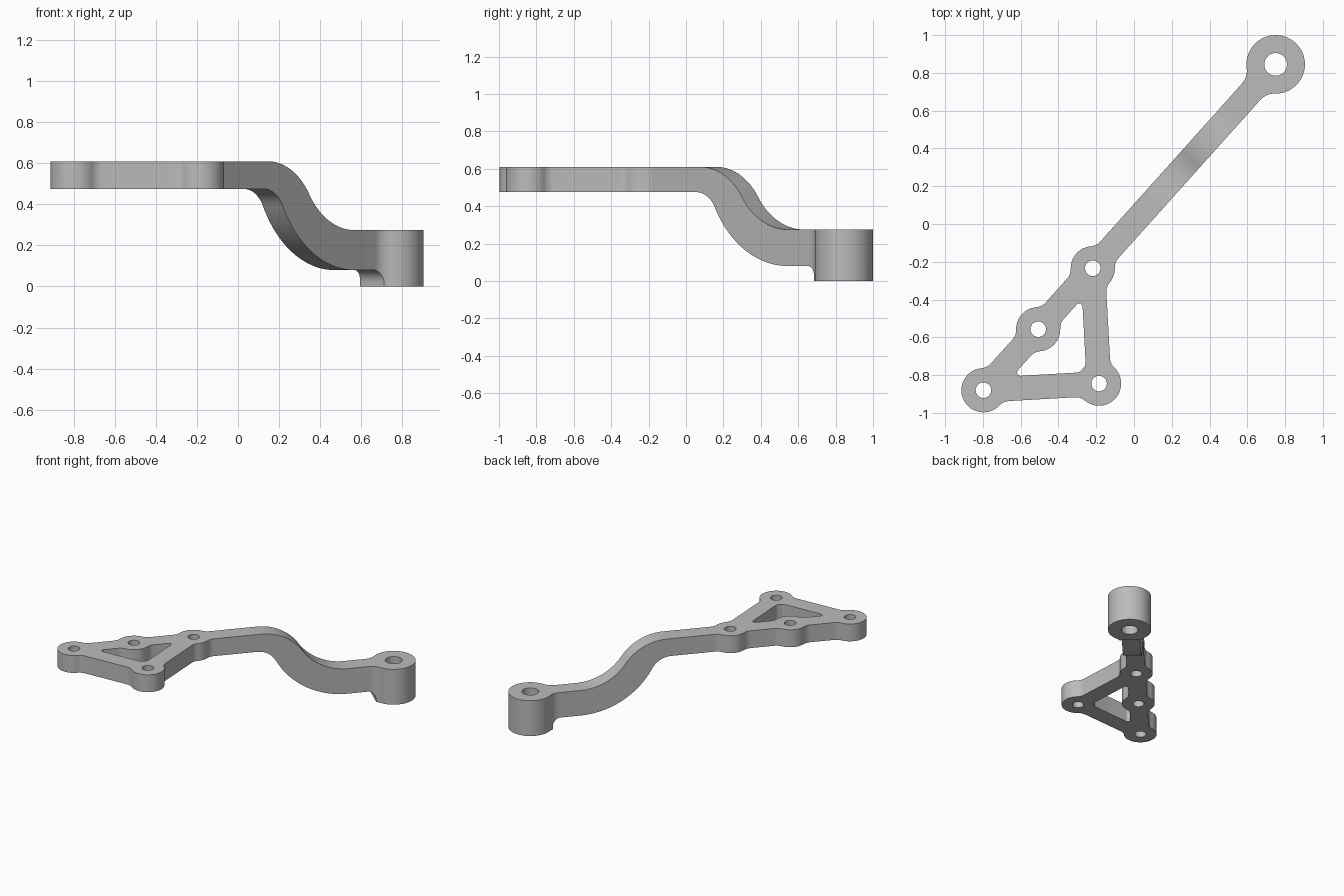
import bpy, bmesh
from math import atan2, cos, sin, sqrt, pi, radians, tau
from mathutils import Vector

cube = bpy.data.objects.get("Cube")
if cube:
    bpy.data.objects.remove(cube)

# Hub centres, laid out along one straight spine plus an outrigger
rear = Vector((-0.797, -0.88))
end = Vector((0.75, 0.845))
spine = (end - rear).normalized()
side = Vector((spine.y, -spine.x))
middle = rear + spine * 0.434
front = rear + spine * 0.867
outer = Vector((-0.185, -0.845))

HALF = 0.065                      # half width of every strut
HUB, END_HUB = 0.117, 0.155       # hub radii
HOLE, END_HOLE = 0.041, 0.06      # bore radii


def arc(c, r, a0, a1, n=10):
    return [Vector((c[0] + r * cos(a0 + (a1 - a0) * i / n),
                    c[1] + r * sin(a0 + (a1 - a0) * i / n))) for i in range(n + 1)]


def angle(v):
    return atan2(v.y, v.x)


def neck(c, r, to, s, f):
    """Fillet from a hub to one edge of the strut running towards another hub."""
    d = (to - c).normalized()
    n = Vector((-d.y, d.x)) * s
    fc = c + d * sqrt((r + f) ** 2 - (HALF + f) ** 2) + n * (HALF + f)
    a0, a1 = angle(c - fc), angle(-n)
    turn = (a1 - a0 + pi) % tau - pi
    return arc(fc, f, a0, a0 + turn)


def hub(c, prev, nxt, r=HUB, f=0.075):
    """Outline past a hub, with a fillet on each side."""
    into, out = neck(c, r, prev, 1, f), neck(c, r, nxt, -1, f)
    a0, a1 = angle(into[0] - c), angle(out[0] - c)
    sweep = (a1 - a0) % tau
    return into[::-1] + arc(c, r, a0, a0 + sweep, max(6, int(sweep * 8)))[1:-1] + out


def corner(c, prev, nxt, f=0.018):
    """Rounded inside corner between two struts."""
    a, b = angle(prev - c), angle(nxt - c)
    half = ((b - a) % tau) / 2
    dist = (HALF + f) / sin(half)
    fc = c + Vector((cos(a + half), sin(a + half))) * dist
    return arc(fc, f, a - pi / 2, a - pi / 2 - (pi - 2 * half), 8)


def circle(c, r):
    return arc(c, r, 0, tau, 48)[:-1]


def prism(name, loops, sweep):
    """Fill closed loops (the first is outside, the rest are holes) and extrude."""
    bm = bmesh.new()
    for loop in loops:
        vs = [bm.verts.new(p) for p in loop]
        for i, v in enumerate(vs):
            bm.edges.new((vs[i - 1], v))
    bmesh.ops.triangle_fill(bm, edges=bm.edges[:], use_beauty=True,
                            normal=sweep.normalized())
    ext = bmesh.ops.extrude_face_region(bm, geom=bm.faces[:], use_keep_orig=True)
    bmesh.ops.translate(bm, vec=sweep,
                        verts=[g for g in ext["geom"] if isinstance(g, bmesh.types.BMVert)])
    bmesh.ops.recalc_face_normals(bm, faces=bm.faces[:])
    mesh = bpy.data.meshes.new(name)
    bm.to_mesh(mesh)
    bm.free()
    ob = bpy.data.objects.new(name, mesh)
    bpy.context.collection.objects.link(ob)
    return ob


# Plan shape: outline, triangular window and bores
outline = (hub(rear, middle, outer) + hub(outer, rear, front)
           + hub(front, outer, end) + hub(end, front, front, END_HUB, 0.1)
           + hub(front, end, middle) + hub(middle, front, rear))
window = (corner(rear, outer, middle) + hub(middle, rear, front)
          + corner(front, middle, outer) + hub(outer, front, rear, HUB, 0.035))
bores = [circle(c, HOLE) for c in (rear, middle, front, outer)] + [circle(end, END_HOLE)]
plan = [[p.to_3d() - Vector((0, 0, 0.1)) for p in loop] for loop in [outline, window] + bores]
bracket = prism("bracket_arm", plan, Vector((0, 0, 0.9)))

# Side profile along the spine: flat plate, S bend, end hub with fillet below
deg = radians
reach = (end - rear).length
low, fil = (1.97, 0.672), 0.06
profile = ([Vector((-0.2, 0.61))]
           + arc((1.34, 0.247), 0.363, deg(90), deg(34), 20)
           + arc(low, 0.397, deg(214), deg(270), 20)
           + [Vector((2.6, 0.275)), Vector((2.6, 0)), Vector((reach - 0.145, 0))]
           + arc((reach - 0.145 - fil, 0.08 - fil), fil, 0, pi / 2)
           + arc(low, 0.592, deg(270), deg(208), 24)
           + arc((1.312, 0.3225), 0.1525, deg(28), deg(90), 14)
           + [Vector((-0.2, 0.475))])
loop = []
for p in profile:
    q = rear + spine * p.x - side * 0.4
    loop.append(Vector((q.x, q.y, p.y)))
cutter = prism("side_profile_cutter", [loop], side.to_3d() * 1.2)
cutter.hide_render = True

# Intersect plan and profile
mod = bracket.modifiers.new("profile", 'BOOLEAN')
mod.operation, mod.solver, mod.object = 'INTERSECT', 'EXACT', cutter
bpy.context.view_layer.update()
deps = bpy.context.evaluated_depsgraph_get()
mesh = bpy.data.meshes.new_from_object(bracket.evaluated_get(deps))
bracket.modifiers.clear()
bracket.data = mesh
bpy.data.objects.remove(cutter)

# Grey metal
metal = bpy.data.materials.new("grey_metal")
metal.use_nodes = True
grey = (0.5, 0.5, 0.5, 1)
metal.diffuse_color = grey
metal.node_tree.nodes["Principled BSDF"].inputs["Base Color"].default_value = grey
mesh.materials.clear()
mesh.materials.append(metal)

# Smooth curves, crisp rims
bpy.ops.object.select_all(action='DESELECT')
bracket.select_set(True)
bpy.context.view_layer.objects.active = bracket
bpy.ops.object.shade_smooth_by_angle(angle=radians(30))
